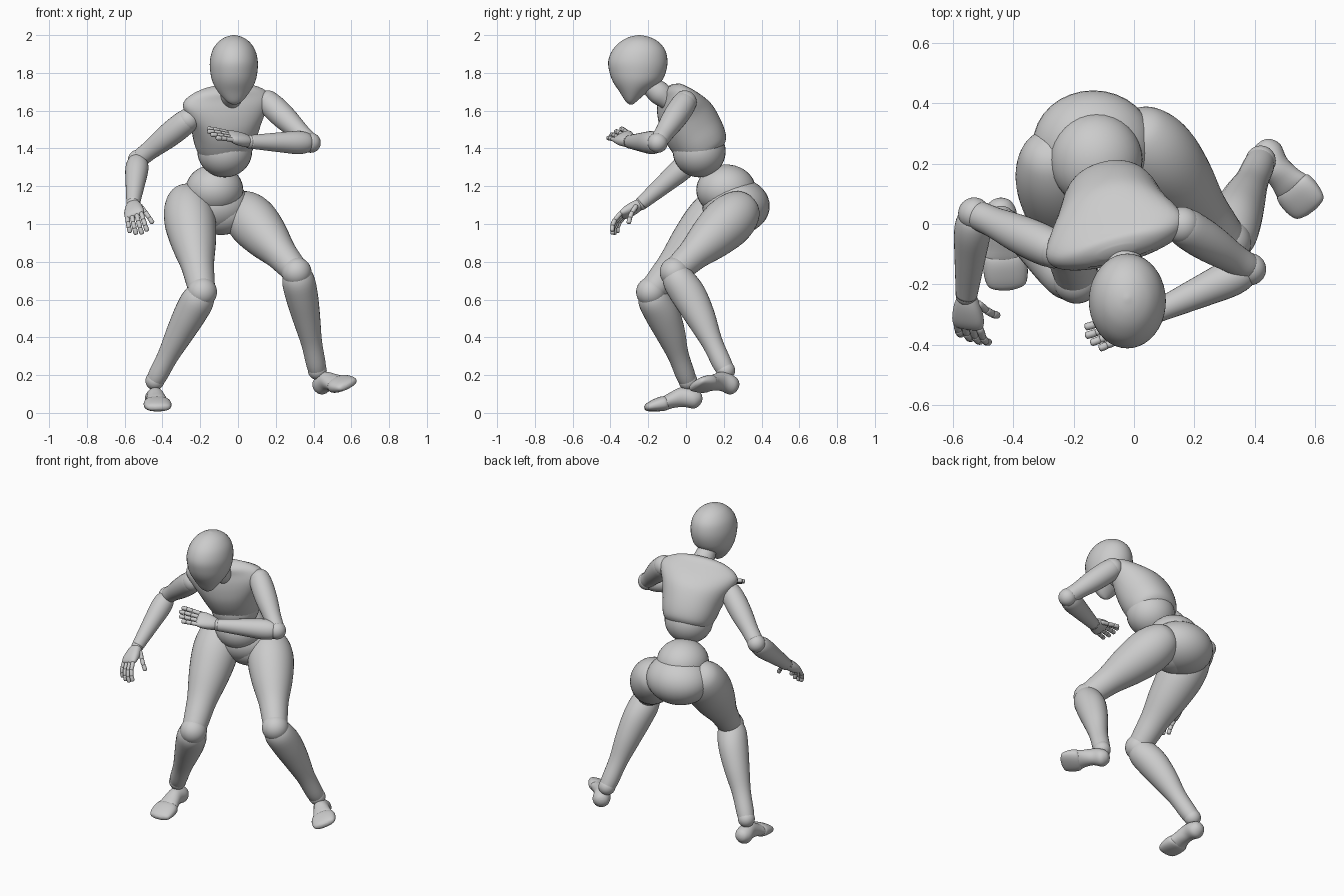
import bpy, bmesh, math
from mathutils import Vector, Matrix

if "Cube" in bpy.data.objects:
    bpy.data.objects.remove(bpy.data.objects["Cube"])

V = Vector


def frame(p, q, right):
    """Matrix at p: local z runs to q, local x follows the right hint."""
    z = (V(q) - V(p)).normalized()
    x = V(right)
    x = (x - z * x.dot(z)).normalized()
    y = z.cross(x)
    m = Matrix((x, y, z)).transposed().to_4x4()
    m.translation = V(p)
    return m


def add(name, bm):
    bmesh.ops.recalc_face_normals(bm, faces=bm.faces)
    me = bpy.data.meshes.new(name)
    bm.to_mesh(me)
    bm.free()
    for f in me.polygons:
        f.use_smooth = True
    ob = bpy.data.objects.new(name, me)
    bpy.context.collection.objects.link(ob)
    return ob


def spline(a, b, c, d, t):
    return 0.5 * (2 * b + (c - a) * t + (2 * a - 5 * b + 4 * c - d) * t * t
                  + (3 * b - a - 3 * c + d) * t ** 3)


def loft(name, p, q, rings, right=(1, 0, 0), n=28, steps=4, power=1.0):
    """Smooth tube; ring = (fraction, rx, ry, offset x, offset y)."""
    m, length = frame(p, q, right), (V(q) - V(p)).length
    keys = [V((tuple(r) + (r[1],) if len(r) == 2 else tuple(r)) + (0,) * (5 - max(len(r), 3)))
            for r in rings]
    keys = [keys[0]] + keys + [keys[-1]]
    path = [spline(*keys[i:i + 4], s / steps) for i in range(len(keys) - 3) for s in range(steps)]
    path.append(keys[-1])
    bm = bmesh.new()
    loops = []
    for t, rx, ry, ox, oy in path:
        loop = []
        for k in range(n):
            a = 2 * math.pi * k / n
            c, s = math.cos(a), math.sin(a)
            c = math.copysign(abs(c) ** power, c)
            s = math.copysign(abs(s) ** power, s)
            loop.append(bm.verts.new(m @ V((ox + rx * c, oy + ry * s, t * length))))
        loops.append(loop)
    for a, b in zip(loops, loops[1:]):
        for k in range(n):
            bm.faces.new((a[k], a[(k + 1) % n], b[(k + 1) % n], b[k]))
    bm.faces.new(loops[0])
    bm.faces.new(loops[-1])
    return add(name, bm)


def ball(name, loc, radii, rot=None):
    if not isinstance(radii, tuple):
        radii = (radii,) * 3
    m = Matrix.Translation(V(loc)) @ (rot or Matrix()) @ Matrix.Diagonal(radii + (1,))
    bm = bmesh.new()
    bmesh.ops.create_uvsphere(bm, u_segments=32, v_segments=20, radius=1, matrix=m)
    return add(name, bm)


# Head (egg with pointed chin) and neck
loft("head", (0, 0, 0), (0, 0, 1), [
    (1.632, .01, .008, -.02, -.29), (1.65, .042, .03, -.02, -.29),
    (1.70, .084, .075, -.022, -.277), (1.75, .112, .125, -.022, -.26),
    (1.80, .124, .148, -.022, -.256), (1.86, .127, .157, -.022, -.255),
    (1.92, .113, .14, -.022, -.25), (1.965, .082, .1, -.022, -.247),
    (1.99, .043, .053, -.022, -.247), (2.0, .005, .005, -.022, -.247)], n=40)
loft("neck", (-.04, -.07, 1.635), (-.022, -.21, 1.75),
     [(0, .045), (.25, .055), (.5, .062), (.75, .056), (1, .045)])

# Chest shell, leaning forward and twisted, broad at the shoulders
SHOULDERS = (.42, .09, .09)
loft("chest", (-.07, .085, 1.375), (-.05, -.10, 1.685), [
    (-.08, .10, .10, 0, .01), (.0, .138, .128, 0, .018), (.14, .16, .145, 0, .02),
    (.35, .178, .152, 0, .022), (.55, .2, .145, 0, .025), (.72, .228, .12, 0, .025),
    (.86, .238, .09, 0, .025), (.97, .205, .062, 0, .028), (1.05, .14, .045, 0, .03),
    (1.09, .06, .02, 0, .03)],
    right=SHOULDERS, n=40, power=.92)
ball("ribcage_ball", (-.07, .07, 1.385), (.145, .14, .138))

# Waist, pelvis and crotch
ball("waist_ball", (-.125, .212, 1.18), (.153, .158, .135))
ball("pelvis", (-.135, .265, 1.095), (.2, .178, .15))
ball("crotch", (-.09, .235, 1.06), (.155, .12, .118))

# Legs
THIGH = [(-.24, .015), (-.21, .062), (-.14, .1), (0, .128), (.18, .135), (.42, .118),
         (.68, .088), (.88, .076), (.98, .066), (1.04, .02)]
SHIN = [(-.08, .02), (-.02, .062), (.08, .086), (.25, .086, .092, 0, -.01),
        (.48, .073, .078, 0, -.012), (.72, .056, .056, 0, -.005), (.92, .052), (1, .047)]
HEEL = [(0, .012, .012), (.04, .036, .034), (.16, .052, .054, 0, 0),
        (.34, .047, .052, 0, .016), (.52, .055, .042, 0, .01), (.66, .064, .036), (.7, .03, .02)]
TOE = [(.58, .03, .02), (.62, .064, .036), (.72, .073, .038), (.86, .071, .03, 0, -.002),
       (.96, .058, .02, 0, -.005), (1, .02, .008, 0, -.006)]
LEGS = {
    "right": dict(hip=(-.265, .185, 1.08), knee=(-.19, -.185, .64), ankle=(-.44, .01, .17),
                  heel=(-.445, .085, .085), toe=(-.42, -.22, .032), side=(1, 0, 0)),
    "left": dict(hip=(.045, .265, 1.05), knee=(.31, -.06, .745), ankle=(.42, .21, .225),
                 heel=(.415, .27, .15), toe=(.59, .04, .155), side=(.75, .6, .4)),
}
for s, j in LEGS.items():
    loft(s + "_thigh", j["hip"], j["knee"], THIGH, n=36)
    ball(s + "_knee", j["knee"], .079)
    loft(s + "_shin", j["knee"], j["ankle"], SHIN)
    ball(s + "_ankle", j["ankle"], .05)
    loft(s + "_foot", j["heel"], j["toe"], HEEL, j["side"])
    loft(s + "_toes", j["heel"], j["toe"], TOE, j["side"], power=.85)

# Arms
UPPER = [(-.15, .012), (-.11, .04), (0, .062), (.2, .067), (.45, .063),
         (.75, .051), (.95, .047), (1, .03)]
FORE = [(-.03, .025), (.05, .052), (.22, .061), (.5, .053), (.85, .041), (1, .036)]
PALM = [(-.08, .02, .016), (.1, .034, .028), (.4, .047, .031), (.75, .054, .027),
        (.97, .05, .018), (1.05, .035, .008)]
BONE = [(-.12, .005), (0, .012), (.5, .0125), (.95, .0115), (1.08, .005)]


def finger(name, start, d, n, lengths, curl):
    axis = d.cross(n)
    for i, l in enumerate(lengths):
        d = Matrix.Rotation(-curl, 3, axis) @ d
        end = start + d * l
        loft(f"{name}_{i + 1}", start, end, BONE, n, n=12, steps=2)
        start = end


def hand(s, wrist, d, back, flip, curl):
    d = V(d).normalized()
    n = V(back)
    n = (n - d * n.dot(d)).normalized()
    thumb = n.cross(d) * flip
    w = V(wrist)
    loft(s + "_palm", w, w + d * .125, PALM, thumb, n=24, power=.85)
    for i, scale in enumerate((.92, 1.0, .95, .8)):
        off = .039 - .026 * i
        fan = (d + thumb * off * 2).normalized()
        finger(f"{s}_finger_{i + 1}", w + d * (.125 - .004 * i) + thumb * off, fan, n,
               [l * scale for l in (.052, .038, .032)], curl)
    td = (d * .85 + thumb * .4 - n * .35).normalized()
    finger(s + "_thumb", w + d * .035 + thumb * .036 - n * .01, td, n, (.048, .038, .032), curl * .5)


ARMS = {
    "right": dict(shoulder=(-.265, -.085, 1.55), elbow=(-.53, .035, 1.34), wrist=(-.555, -.235, 1.11),
                  d=(.05, -.82, -.5), back=(-.3, -.4, .8), flip=1, curl=.33),
    "left": dict(shoulder=(.16, -.005, 1.645), elbow=(.385, -.15, 1.43), wrist=(.065, -.295, 1.435),
                 d=(-.87, -.38, .24), back=(.1, -.45, .88), flip=-1, curl=.06),
}
for s, j in ARMS.items():
    ball(s + "_shoulder", j["shoulder"], .062)
    loft(s + "_upper_arm", j["shoulder"], j["elbow"], UPPER, (0, 0, 1))
    ball(s + "_elbow", j["elbow"], .053)
    loft(s + "_forearm", j["elbow"], j["wrist"], FORE, (0, 0, 1) if s == "left" else (1, 0, 0))
    ball(s + "_wrist", j["wrist"], .036)
    hand(s, j["wrist"], j["d"], j["back"], j["flip"], j["curl"])
